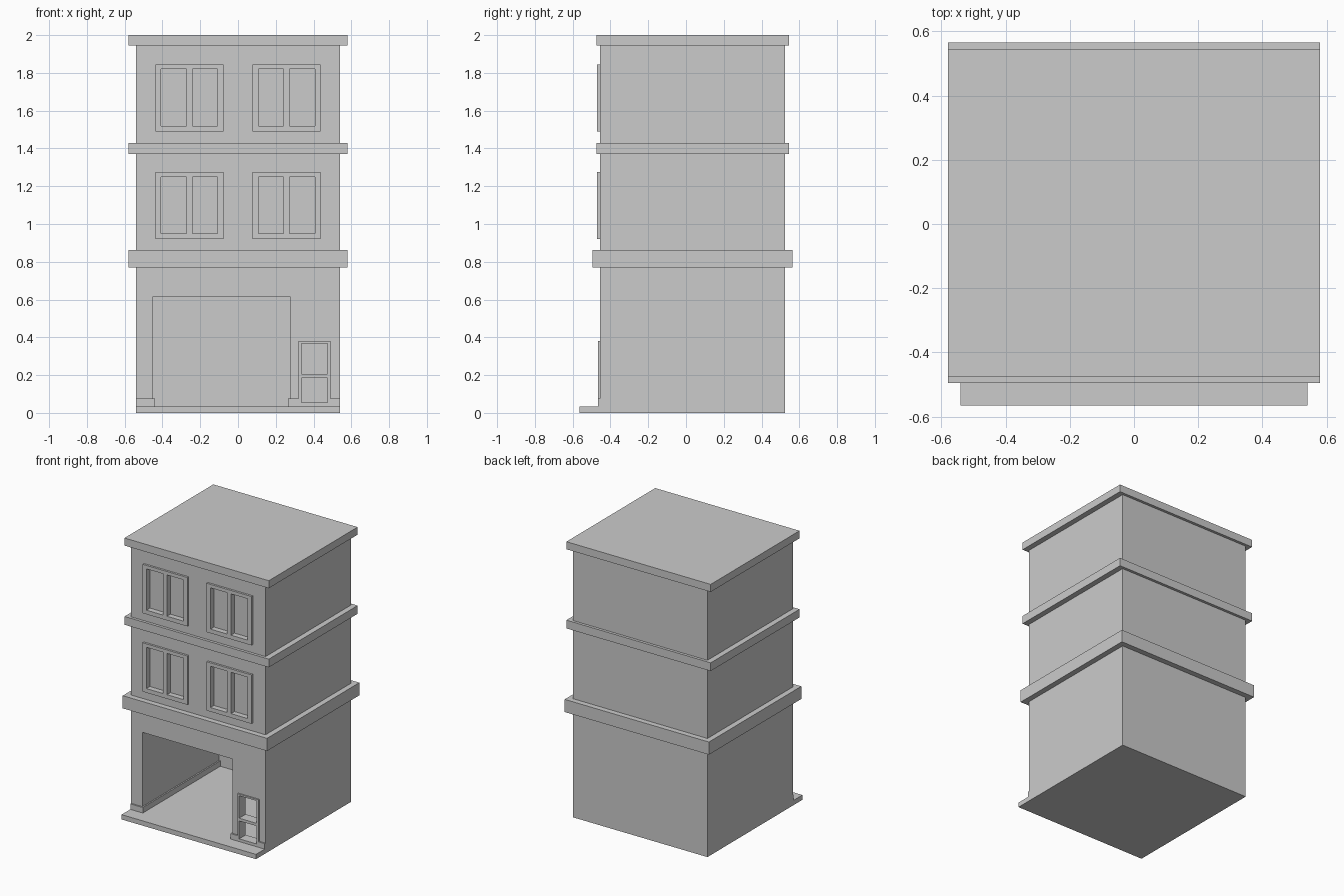
import bpy, bmesh
from mathutils import Vector

if "Cube" in bpy.data.objects:
    bpy.data.objects.remove(bpy.data.objects["Cube"])


def prism(bm, pts, z0, z1):
    """Extrude a plan outline (counter-clockwise) from z0 to z1."""
    face = bm.faces.new([bm.verts.new((x, y, z0)) for x, y in pts])
    top = bmesh.ops.extrude_face_region(bm, geom=[face])["geom"]
    bmesh.ops.translate(bm, vec=Vector((0, 0, z1 - z0)),
                        verts=[v for v in top if isinstance(v, bmesh.types.BMVert)])


def make(name, prisms):
    """One object out of (outline, z0, z1) pieces."""
    bm = bmesh.new()
    for pts, z0, z1 in prisms:
        prism(bm, pts, z0, z1)
    bmesh.ops.recalc_face_normals(bm, faces=bm.faces)
    me = bpy.data.meshes.new(name)
    bm.to_mesh(me)
    bm.free()
    ob = bpy.data.objects.new(name, me)
    bpy.context.collection.objects.link(ob)
    return ob


def box(x0, x1, y0, y1, z0, z1):
    return [(x0, y0), (x1, y0), (x1, y1), (x0, y1)], z0, z1


def cut(ob, cutter):
    mod = ob.modifiers.new("cut", 'BOOLEAN')
    mod.operation, mod.solver, mod.object = 'DIFFERENCE', 'EXACT', cutter
    bpy.context.view_layer.objects.active = ob
    bpy.ops.object.modifier_apply(modifier=mod.name)


FRONT, BACK = -0.455, 0.525
GROUND = 0.035

# Floor plate with front step, and main block
make("floor_plate", [box(-0.54, 0.54, -0.565, BACK, 0, GROUND)])
body = make("building_body", [box(-0.54, 0.54, FRONT, BACK, GROUND, 1.96)])

# Ledges between storeys and flat roof
for name, out, z0, z1 in (("lower_ledge", 0.04, 0.77, 0.862),
                          ("middle_ledge", 0.02, 1.37, 1.43),
                          ("roof_slab", 0.02, 1.945, 2.0)):
    make(name, [box(-0.58, 0.58, FRONT - out, BACK + out, z0, z1)])

# Open garage room, reaching behind the side door
plan = [(-0.45, -0.7), (0.275, -0.7), (0.275, -0.39), (0.49, -0.39),
        (0.49, 0.425), (-0.45, 0.425)]
room = make("room_cutter", [(plan, -0.1, 0.615)])

# Pane openings: two per window, two windows per storey, two in the door
panes, window_frames = [], []
for floor, z in enumerate((0.92, 1.49)):
    for side, sx in (("left", -1), ("right", 1)):
        cx = sx * 0.2575
        window_frames.append(make(f"window_frame_{floor + 1}_{side}",
                                  [box(cx - 0.18, cx + 0.18, -0.47, FRONT, z, z + 0.355)]))
        for dx in (-0.0825, 0.0825):
            panes.append(box(cx + dx - 0.067, cx + dx + 0.067,
                             -0.6, -0.43, z + 0.03, z + 0.33))
window_cutter = make("window_cutter", panes)
door_frame = make("door_frame", [box(0.32, 0.49, -0.465, FRONT, GROUND, 0.38)])
door_cutter = make("door_cutter", [box(0.335, 0.475, -0.6, -0.35, 0.055, 0.185),
                                   box(0.335, 0.475, -0.6, -0.35, 0.205, 0.368)])

cut(body, room)
for ob in [body] + window_frames:
    cut(ob, window_cutter)
for ob in (body, door_frame):
    cut(ob, door_cutter)
for c in (room, window_cutter, door_cutter):
    bpy.data.objects.remove(c, do_unlink=True)

# Skirting around the garage piers and along the inner left wall
make("left_skirting", [([(-0.54, -0.465), (-0.44, -0.465), (-0.44, 0.425),
                         (-0.45, 0.425), (-0.45, FRONT), (-0.54, FRONT)], GROUND, 0.075)])
make("pier_skirting", [([(0.265, -0.465), (0.32, -0.465), (0.32, FRONT),
                         (0.275, FRONT), (0.275, -0.39), (0.265, -0.39)], GROUND, 0.075)])
make("corner_skirting", [box(0.49, 0.54, -0.465, FRONT, GROUND, 0.075)])
